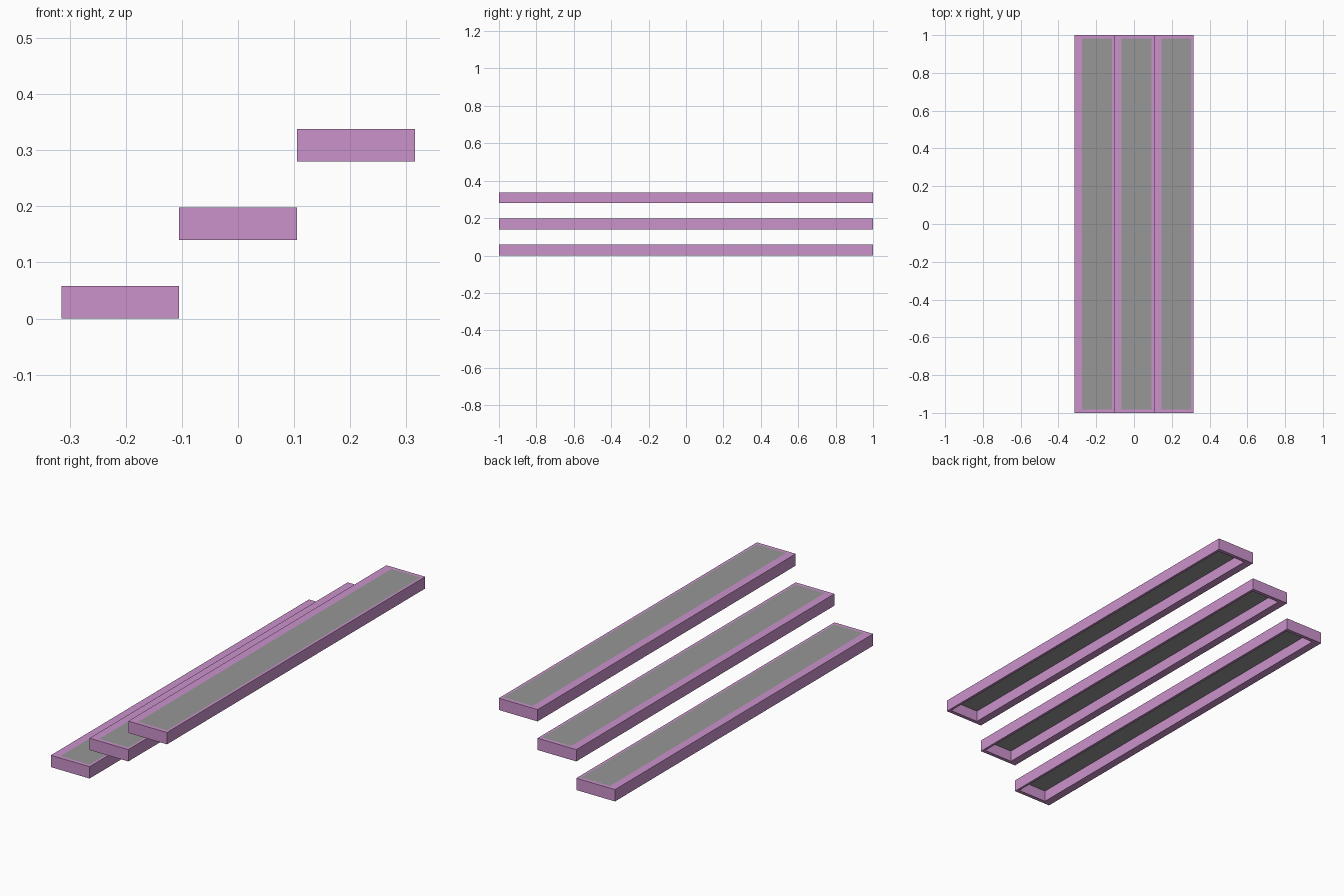
import bpy, bmesh

if "Cube" in bpy.data.objects:
    bpy.data.objects.remove(bpy.data.objects["Cube"])

# Step dimensions
W, L, H, RISE = 0.21, 2.0, 0.058, 0.14
NOSE, BACK, END = 0.04, 0.012, 0.018   # rim widths: low side, high side, both ends


def material(name, rgb):
    m = bpy.data.materials.new(name)
    m.diffuse_color = (*rgb, 1)
    m.use_nodes = True
    m.node_tree.nodes["Principled BSDF"].inputs["Base Color"].default_value = m.diffuse_color
    return m


pink = material("orchid_pink", (0.60, 0.29, 0.60))
grey = material("mid_grey", (0.31, 0.31, 0.31))


def add_object(name, bm, mat, loc):
    bmesh.ops.recalc_face_normals(bm, faces=bm.faces)
    me = bpy.data.meshes.new(name)
    bm.to_mesh(me)
    bm.free()
    me.materials.append(mat)
    ob = bpy.data.objects.new(name, me)
    ob.location = loc
    bpy.context.collection.objects.link(ob)


def rect(bm, x0, x1, y, z):
    return [bm.verts.new(p) for p in ((x0, -y, z), (x1, -y, z), (x1, y, z), (x0, y, z))]


def bridge(bm, a, b):
    for i in range(4):
        j = (i + 1) % 4
        bm.faces.new((a[i], a[j], b[j], b[i]))


XI0, XI1, YI = -W / 2 + NOSE, W / 2 - BACK, L / 2 - END


def step_frame(name, loc):
    # rectangular ring: outer wall, top rim, inner wall, bottom rim
    bm = bmesh.new()
    rings = [rect(bm, -W / 2, W / 2, L / 2, 0), rect(bm, -W / 2, W / 2, L / 2, H),
             rect(bm, XI0, XI1, YI, H), rect(bm, XI0, XI1, YI, 0)]
    for i in range(4):
        bridge(bm, rings[i], rings[(i + 1) % 4])
    add_object(name, bm, pink, loc)


def tread_panel(name, loc):
    # thin plate flush with the top of the frame
    bm = bmesh.new()
    low, top = rect(bm, XI0, XI1, YI, H - 0.003), rect(bm, XI0, XI1, YI, H)
    bridge(bm, low, top)
    bm.faces.new(low)
    bm.faces.new(top)
    add_object(name, bm, grey, loc)


# Three rising steps
for i in range(3):
    loc = ((i - 1) * W, 0, i * RISE)
    step_frame(f"step_frame_{i + 1}", loc)
    tread_panel(f"tread_panel_{i + 1}", loc)
